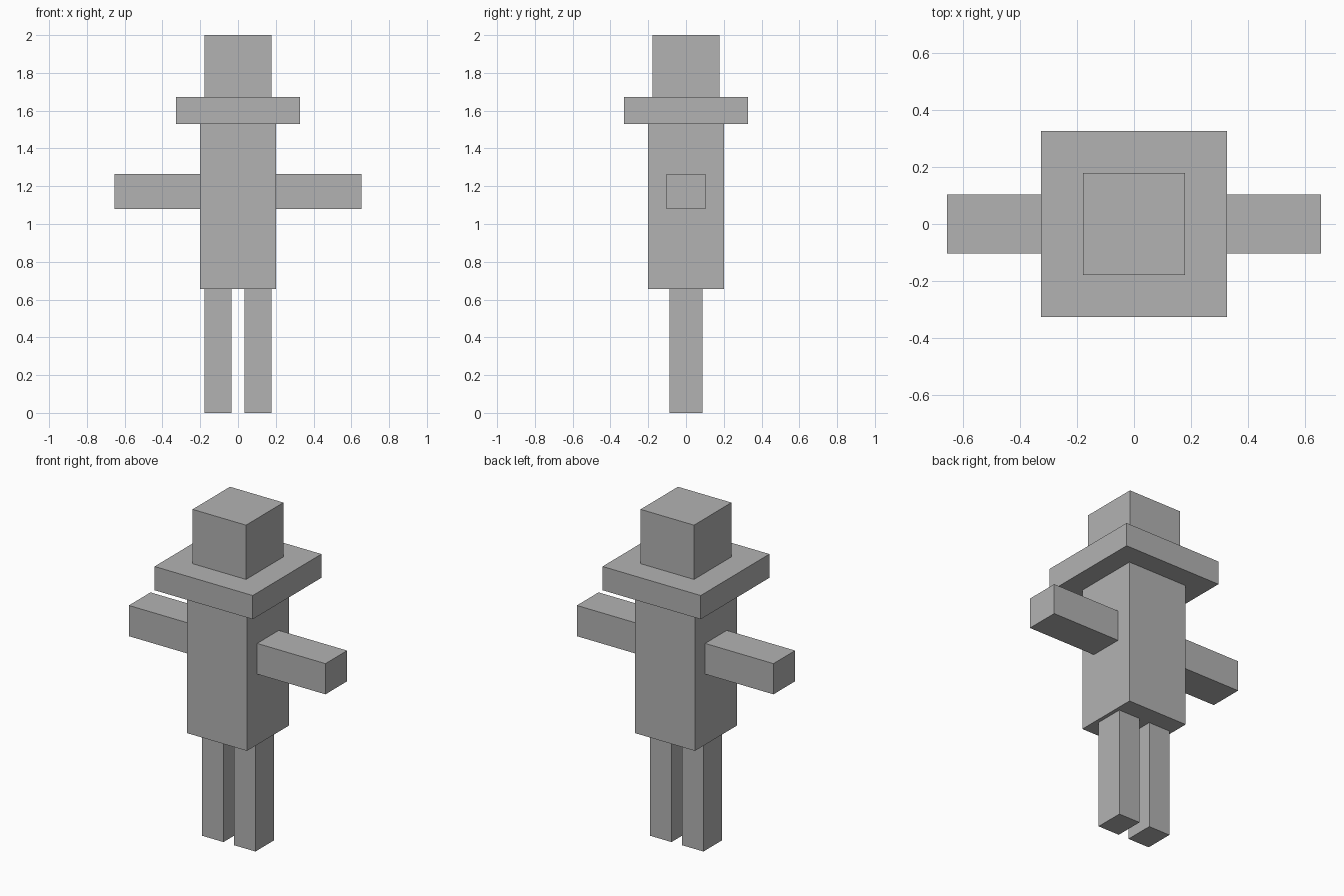
import bpy

cube = bpy.data.objects.get("Cube")
if cube:
    bpy.data.objects.remove(cube, do_unlink=True)

# Single plain grey
grey = bpy.data.materials.new("plain_grey")
grey.use_nodes = True
colour = (0.45, 0.45, 0.45, 1)
grey.diffuse_color = colour
grey.node_tree.nodes["Principled BSDF"].inputs["Base Color"].default_value = colour


def box(name, x, y, z):
    """Axis-aligned block from (min, max) ranges."""
    ranges = (x, y, z)
    bpy.ops.mesh.primitive_cube_add(size=1, location=[(a + b) / 2 for a, b in ranges])
    obj = bpy.context.object
    obj.name = name
    obj.scale = [b - a for a, b in ranges]
    bpy.ops.object.transform_apply(location=False, rotation=False, scale=True)
    obj.data.materials.append(grey)
    return obj


def centred(half):
    return (-half, half)


# Torso, wide brim and crown
box("torso", centred(0.2), centred(0.2), (0.655, 1.53))
box("hat_brim", centred(0.327), centred(0.327), (1.53, 1.673))
box("hat_crown", centred(0.178), centred(0.178), (1.673, 2.0))

# Paired limbs
for side, s in (("left", 1), ("right", -1)):
    box(side + "_arm", sorted((0.2 * s, 0.655 * s)), centred(0.103), (1.08, 1.265))
    box(side + "_leg", sorted((0.035 * s, 0.178 * s)), centred(0.088), (0, 0.655))
